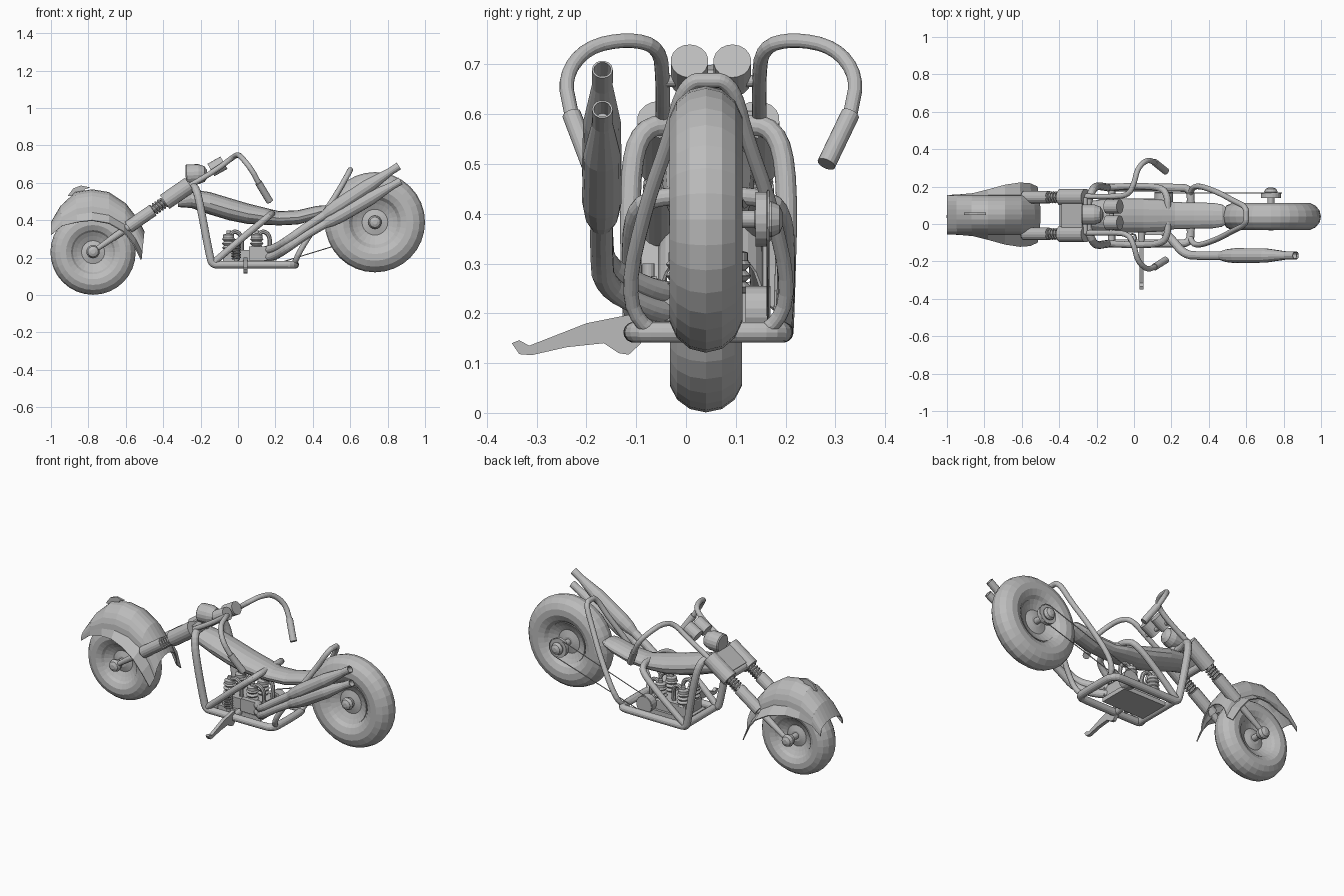
import bpy, bmesh, math
from mathutils import Vector

if "Cube" in bpy.data.objects:
    bpy.data.objects.remove(bpy.data.objects["Cube"])

CY = 0.045                      # middle plane of the bike
mat = bpy.data.materials.new("plain_grey")
mat.use_nodes = True
GREY = (0.5, 0.5, 0.5, 1)
mat.diffuse_color = GREY
mat.node_tree.nodes["Principled BSDF"].inputs["Base Color"].default_value = GREY


def finish(name, bm):
    bmesh.ops.recalc_face_normals(bm, faces=bm.faces)
    me = bpy.data.meshes.new(name)
    bm.to_mesh(me)
    bm.free()
    me.materials.append(mat)
    ob = bpy.data.objects.new(name, me)
    bpy.context.collection.objects.link(ob)
    return ob


def skin(name, rings, closed=False, loop=True, caps=True):
    """Join rings of points into a surface."""
    bm = bmesh.new()
    vs = [[bm.verts.new(p) for p in ring] for ring in rings]
    n, m = len(vs), len(vs[0])
    for i in range(n if closed else n - 1):
        for j in range(m if loop else m - 1):
            a, b = vs[i], vs[(i + 1) % n]
            k = (j + 1) % m
            bm.faces.new((a[j], a[k], b[k], b[j]))
    if caps and not closed:
        bm.faces.new(vs[0])
        bm.faces.new(vs[-1])
    return finish(name, bm)


def circle(p, u, v, r, sides):
    ang = [2 * math.pi * k / sides for k in range(sides)]
    return [p + (u * math.cos(q) + v * math.sin(q)) * r for q in ang]


def rounded(pts, closed=False, steps=2):
    """Smooth a path by cutting its corners."""
    pts = [Vector(p) for p in pts]
    for _ in range(steps):
        new = [] if closed else [pts[0]]
        for i in range(len(pts) if closed else len(pts) - 1):
            a, b = pts[i], pts[(i + 1) % len(pts)]
            new += [a.lerp(b, 0.25), a.lerp(b, 0.75)]
        pts = new if closed else new + [pts[-1]]
    return pts


def tube(name, pts, r, sides=14, closed=False):
    """Sweep a circle along a path."""
    pts = [Vector(p) for p in pts]
    n = len(pts)
    rings, up = [], None
    for i, p in enumerate(pts):
        a = pts[i - 1] if closed or i else p
        b = pts[(i + 1) % n] if closed or i < n - 1 else p
        t = (b - a).normalized()
        up = t.orthogonal() if up is None else up - t * up.dot(t)
        up.normalize()
        rings.append(circle(p, up, t.cross(up), r, sides))
    return skin(name, rings, closed)


def stack(name, a, b, profile, sides=16):
    """Turned part between two points: profile of (fraction, radius)."""
    a, b = Vector(a), Vector(b)
    t = (b - a).normalized()
    u = t.orthogonal().normalized()
    return skin(name, [circle(a.lerp(b, f), u, t.cross(u), r, sides) for f, r in profile])


def rod(name, a, b, r, sides=16):
    return stack(name, a, b, [(0, r), (1, r)], sides)


def spring(name, a, b, r, wire, turns):
    a, b = Vector(a), Vector(b)
    t = (b - a).normalized()
    u = t.orthogonal().normalized()
    v = t.cross(u)
    n = turns * 8
    tube(name, [a.lerp(b, i / n) + (u * math.cos(i * math.pi / 4) + v * math.sin(i * math.pi / 4)) * r
                for i in range(n + 1)], wire, 5)


def plate(name, outline, to3d, thick):
    skin(name, [[to3d(p, q, s * thick / 2) for p, q in outline] for s in (-1, 1)])


def box(name, lo, hi):
    skin(name, [[(lo[0], lo[1], z), (hi[0], lo[1], z), (hi[0], hi[1], z), (lo[0], hi[1], z)]
                for z in (lo[2], hi[2])])


def mirrored(half):
    """Full path from a half path of (x, offset, z) that starts and ends near the middle."""
    return [(x, CY + o, z) for x, o, z in half] + [(x, CY - o, z) for x, o, z in reversed(half)]


# Wheels: tyre and dished disc
def wheel(name, x, z, radius, half, depth, rim):
    mid, rings, cy = radius - depth, [], CY - 0.005
    for i in range(32):
        a = 2 * math.pi * i / 32
        rings.append([(x + math.cos(a) * (mid + depth * math.cos(b)), cy + half * math.sin(b),
                       z + math.sin(a) * (mid + depth * math.cos(b)))
                      for b in [2 * math.pi * k / 14 for k in range(14)]])
    skin(name + "_tyre", rings, closed=True)
    stack(name + "_rim", (x, cy - 0.045, z), (x, cy + 0.045, z),
          [(.2, .03), (.3, rim * .6), (.15, rim * .85), (0, rim * 1.05),
           (1, rim * 1.05), (.85, rim * .85), (.7, rim * .6), (.8, .03)], 24)


wheel("front_wheel", -0.775, 0.229, 0.228, 0.074, 0.068, 0.103)
wheel("rear_wheel", 0.732, 0.389, 0.268, 0.075, 0.08, 0.115)
DOME = [(0, 0.012), (0.03, 0.028), (0.1, 0.036), (0.2, 0.03), (0.25, 0.018),
        (0.75, 0.018), (0.8, 0.03), (0.9, 0.036), (0.97, 0.028), (1, 0.012)]
stack("front_axle", (-0.775, CY - 0.125, 0.232), (-0.775, CY + 0.125, 0.232), DOME)
stack("rear_axle", (0.732, -0.034, 0.389), (0.732, 0.195, 0.389), DOME)

# Drive: pulley, sprocket and chain
rod("rear_sprocket", (0.732, 0.14, 0.389), (0.732, 0.165, 0.389), 0.055, 20)
rod("engine_pulley", (0.16, 0.12, 0.205), (0.16, 0.17, 0.205), 0.05, 18)
chain = [(0.732 + 0.058 * math.cos(a), 0.165, 0.389 + 0.058 * math.sin(a))
         for a in [-1.25 + 0.5 * k for k in range(7)]]
chain += [(0.16 + 0.05 * math.cos(a), 0.165, 0.205 + 0.05 * math.sin(a))
          for a in [1.9 + 0.5 * k for k in range(7)]]
tube("chain", chain, 0.003, 5, closed=True)

# Front fender: narrow hood with flared skirts (top x, top z, edge x, edge z, skirt half width)
fender = [(-1, .39, -1, .32, .105), (-.95, .475, -.94, .37, .108), (-.87, .55, -.86, .39, .115),
          (-.78, .565, -.78, .40, .135), (-.69, .55, -.69, .385, .16), (-.6, .49, -.61, .34, .172),
          (-.53, .40, -.555, .27, .168), (-.5, .34, -.515, .19, .15)]
rings = []
for tx, tz, ex, ez, w in fender:
    arc = [(0.105 * math.sin(u), 0.25 + 0.75 * math.cos(u))
           for u in [math.pi / 2 * k / 6 for k in range(-6, 7)]]
    section = [(-w, 0)] + arc + [(w, 0)]
    rings.append([(ex + (tx - ex) * f, CY + 0.005 + o, ez + (tz - ez) * f) for o, f in section])
hood = skin("front_fender", rings, loop=False, caps=False)
hood.modifiers.new("thickness", "SOLIDIFY").thickness = 0.006
plate("fender_crest", [(-.91, .53), (-.88, .57), (-.84, .585), (-.79, .575), (-.82, .565), (-.83, .54),
                       (-.86, .55), (-.88, .53)], lambda p, q, s: (p, CY + 0.01 + s, q), 0.012)

# Fork legs along one slanted line, with handlebars, grips and gauges
foot, head = Vector((-0.775, 0, 0.232)), Vector((-0.25, 0, 0.595))
for side, s in (("left", 1), ("right", -1)):
    def at(f):
        return foot.lerp(head, f) + Vector((0, CY + s * 0.098, 0))
    stack(side + "_fork_blade", at(0), at(0.42), [(0, 0.012), (0.5, 0.018), (1, 0.022)])
    rod(side + "_fork_lower", at(0.36), at(0.61), 0.034)
    rod(side + "_fork_core", at(0.6), at(0.74), 0.018)
    spring(side + "_fork_spring", at(0.61), at(0.74), 0.027, 0.006, 5)
    rod(side + "_fork_upper", at(0.73), at(0.985), 0.045, 18)
    bar = [(-.3, .098, .56), (-.12, .096, .665), (-.03, .103, .735), (.0, .165, .752), (.02, .25, .735),
           (.07, .295, .675), (.11, .28, .6)]
    bar = [(x, CY + 0.005 + s * o, z) for x, o, z in bar]
    tube(side + "_handlebar", rounded(bar), 0.0145)
    rod(side + "_grip", bar[-1], (0.17, CY + s * 0.237, 0.5), 0.019)
    gy = CY + .005 + s * .043
    rod(side + "_gauge", (-.145, gy, .668), (-.075, gy, .707), 0.038, 18)

# Fork bridges, headlight and steering stem
low, high = [foot.lerp(head, f) for f in (0.76, 0.97)]
for name, p in (("lower_fork_bridge", low), ("upper_fork_bridge", high)):
    rod(name, p + Vector((0, CY - .098, 0)), p + Vector((0, CY + .098, 0)), 0.022)
yoke = skin("yoke_plate", [[(p.x, CY + o, p.z + .01) for o in (-.085, .085)] for p in (low, high)],
            loop=False, caps=False)
yoke.modifiers.new("thickness", "SOLIDIFY").thickness = 0.02
stack("headlight", (-.165, CY + .005, .648), (-.28, CY + .005, .643),
      [(0, .02), (.12, .042), (.4, .054), (.95, .054), (1, .048)], 18)
rod("headlight_stem", (-.25, CY, .56), (-.225, CY, .63), 0.02)
rod("gauge_bar", (-.12, CY - .09, .667), (-.12, CY + .09, .667), 0.012)

# Frame: front cradle, rear hoop behind the seat, brace and cross tubes
cradle = [(-.25, .06, .578), (-.225, .135, .575), (-.2, .16, .47), (-.15, .152, .2), (-.135, .15, .162),
          (-.08, .15, .162), (.23, .15, .162), (.3, .145, .162), (.305, .06, .162)]
tube("frame_cradle", rounded(mirrored(cradle), True), 0.021, closed=True)
hoop = [(.295, .05, .16), (.3, .13, .165), (.335, .165, .245), (.45, .125, .42), (.54, .075, .56),
        (.585, .055, .64), (.6, .03, .668), (.6, .008, .668)]
tube("rear_hoop", rounded(mirrored(hoop), True), 0.015, closed=True)
brace = [(-.14, .15, .165), (.0, .158, .285), (.15, .152, .41), (.18, .1, .435), (.18, .03, .435)]
tube("frame_brace", rounded(mirrored(brace)), 0.018)
rod("lower_cross_tube", (-.12, CY - .15, .162), (-.12, CY + .15, .162), 0.02)

# Tank and seat in one sweep: (x, middle z, half width, half height)
body = [(-.32, .5, .03, .03), (-.25, .515, .075, .05), (-.15, .49, .09, .06), (-.05, .46, .092, .06),
        (.05, .435, .09, .055), (.15, .42, .085, .045), (.22, .41, .072, .038), (.32, .415, .07, .038),
        (.42, .44, .068, .036), (.47, .455, .06, .025), (.49, .46, .045, .01)]
skin("tank_and_seat", [[(x, CY + w * math.cos(a), z + h * math.sin(a))
                        for a in [2 * math.pi * k / 16 for k in range(16)]] for x, z, w, h in body])

# Engine
box("sump", (-.1, CY - .09, .15), (.18, CY + .09, .175))
box("crankcase", (-.08, CY - .075, .175), (.17, CY + .075, .24))
box("gearbox", (.06, CY - .105, .185), (.18, CY - .075, .26))
FINS = [(0, .032)] + [(0.1 * k + d, (.036, .026)[(k + (d > 0.05)) % 2])
                      for k in range(1, 6) for d in (0, 0.09)]
FINS += [(.66, .03), (.8, .03), (.85, .012), (1, .012)]
for x in (-.05, .1):
    for o in (-.05, .05):
        stack("cylinder", (x, CY + o, .23), (x, CY + o, .345), FINS, 14)
        tube("intake_pipe", rounded([(x, CY + o, .31), (x + .03, CY + o, .345), (x + .07, CY + o * .9, .32),
                                     (x + .07, CY + o * .8, .24)]), 0.012, 8)
rod("side_damper", (-.01, -.075, .17), (-.01, -.075, .3), 0.012)
spring("side_spring", (-.01, -.075, .19), (-.01, -.075, .27), 0.022, 0.005, 6)

# Twin exhausts on the right, with hollow tips
for name, z0, z1, x1 in (("upper", .24, .69, .86), ("lower", .2, .61, .87)):
    a, b = Vector((.36, -.17, z0 + .12)), Vector((x1, -.168, z1))
    tube(name + "_exhaust_pipe", rounded([(.15, -.03, z0), (.2, -.08, z0 + .01), (.27, -.165, z0 + .055),
                                          a, a.lerp(b, .25)]), 0.023)
    stack(name + "_muffler", a.lerp(b, .2), b, [(0, .023), (.08, .034), (.2, .04), (.6, .038),
                                                (.88, .021), (1, .021), (1, .017), (.9, .017)], 14)

# Kickstand
plate("kickstand", [(-.35, .14), (-.335, .118), (-.31, .116), (-.24, .132), (-.165, .14), (-.135, .12),
                    (-.115, .117), (-.09, .14), (-.1, .2), (-.2, .18), (-.315, .135), (-.335, .146)],
      lambda p, q, s: (.04 + s, p, q), 0.02)
rod("kickstand_pivot", (.04, -.12, .16), (.04, -.04, .17), 0.018)
